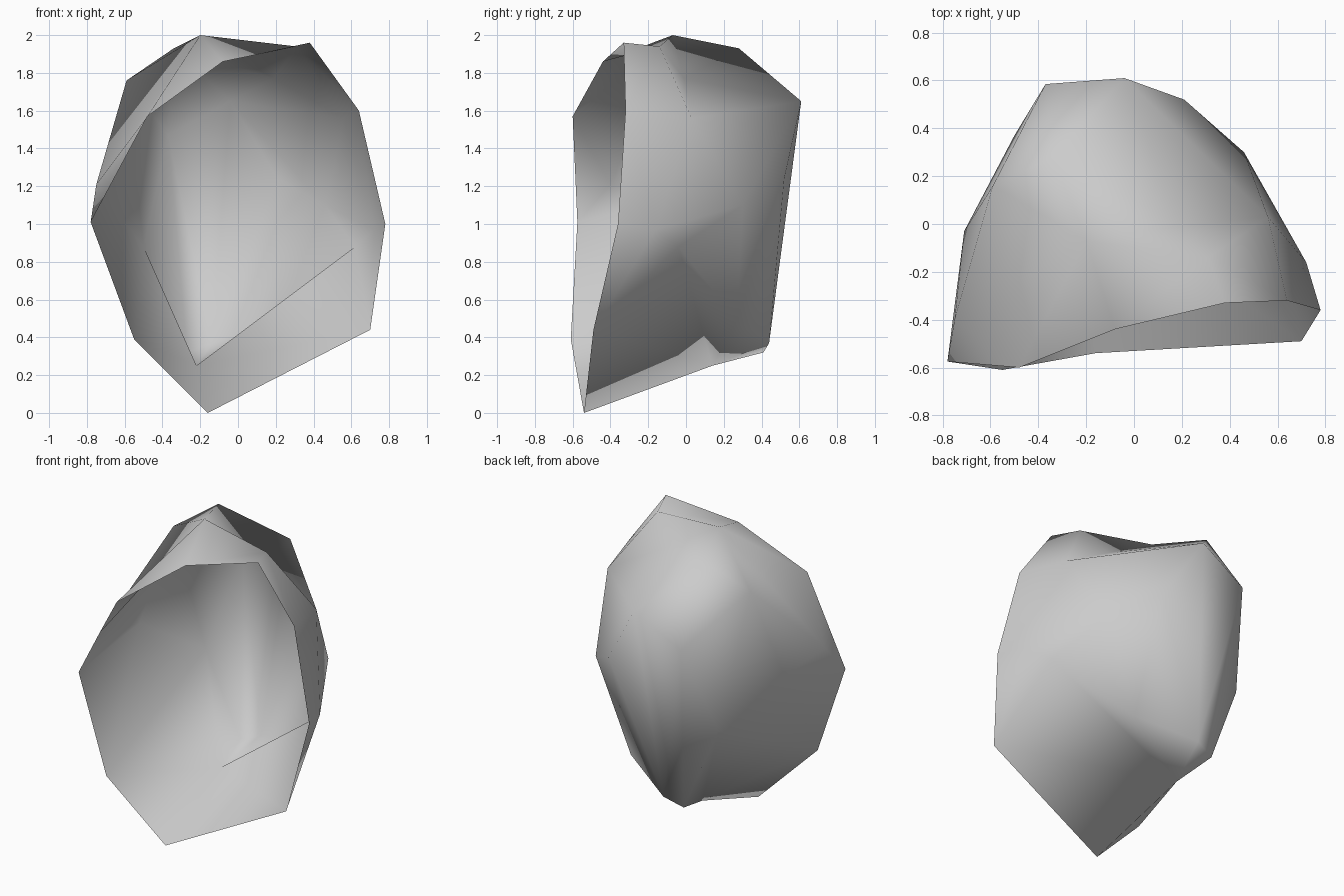
import bpy
import bmesh
from mathutils import Vector
from mathutils.geometry import delaunay_2d_cdt

cube = bpy.data.objects.get("Cube")
if cube:
    bpy.data.objects.remove(cube, do_unlink=True)

# Open mouth of the shell, in order around the front
rim = [(-.16, -.54, 0), (.70, -.49, .44), (.78, -.36, 1.0), (.64, -.32, 1.6),
       (.38, -.33, 1.96), (-.08, -.44, 1.86), (-.48, -.60, 1.57),
       (-.78, -.575, 1.01), (-.55, -.61, .39)]

# Corner points of the faceted body
body = {
    "peak": (-.20, -.07, 2.0), "crown_left": (.31, -.14, 1.94),
    "crown_back": (-.34, .28, 1.93), "crown_dip": (.19, -.01, 1.77),
    "shoulder_right": (-.59, .16, 1.76), "shoulder_left": (.56, .03, 1.56),
    "back_top": (-.04, .61, 1.65), "back_right": (-.37, .585, 1.47),
    "back_left": (.21, .52, 1.24), "side_left": (.46, .30, 1.10),
    "hip_left": (.62, -.04, .88), "cheek_left": (.72, -.16, .97),
    "hip_right": (-.50, .37, .88), "side_right": (-.71, -.03, 1.15),
    "cheek_right": (-.75, -.40, 1.21), "keel": (-.22, .14, .25),
    "heel_right": (-.27, .41, .32), "heel_left": (-.14, .44, .37),
    "belly": (.22, .27, .49),
}

# Creases that must run straight between two corners
folds = [("keel", "hip_left"), ("belly", "hip_left"), ("heel_left", "belly"),
         ("back_top", "heel_left"), ("peak", "cheek_right"),
         ("shoulder_right", "cheek_right"), ("crown_left", "shoulder_left"),
         ("back_right", "heel_right"), ("keel", "hip_right"),
         ("peak", "crown_left"), ("back_top", "side_left"),
         ("crown_back", "back_top"), ("shoulder_right", "hip_right")]

names = list(body)
points = [Vector(p) for p in rim + list(body.values())]
centre = Vector((0, -.15, 1.05))


def index(name):
    return len(rim) + names.index(name)


def flatten(p):
    """Unfold a point around the back pole onto a plane."""
    d = (p - centre).normalized()
    return Vector((d.x, d.z)) / (1 + d.y)


# Stretch one skin across the points, bounded by the rim
flat = [flatten(p) for p in points]
edges = [(index(a), index(b)) for a, b in folds]
result = delaunay_2d_cdt(flat, edges, [list(range(len(rim)))], 1, 1e-6)

bm = bmesh.new()
verts = [bm.verts.new(points[ids[0]]) for ids in result[3]]
for tri in result[2]:
    bm.faces.new([verts[i] for i in tri])
bmesh.ops.recalc_face_normals(bm, faces=bm.faces)
bm.normal_update()
if sum(f.normal.dot(f.calc_center_median() - centre) for f in bm.faces) < 0:
    bmesh.ops.reverse_faces(bm, faces=bm.faces)

# Soft shading over the low-poly skin
for face in bm.faces:
    face.smooth = True
mesh = bpy.data.meshes.new("hollow_shell")
bm.to_mesh(mesh)
bm.free()
shell = bpy.data.objects.new("hollow_shell", mesh)
bpy.context.collection.objects.link(shell)

# Plain grey material
grey = bpy.data.materials.new("stone_grey")
grey.use_nodes = True
colour = (.6, .6, .6, 1)
grey.diffuse_color = colour
grey.node_tree.nodes["Principled BSDF"].inputs["Base Color"].default_value = colour
mesh.materials.append(grey)
